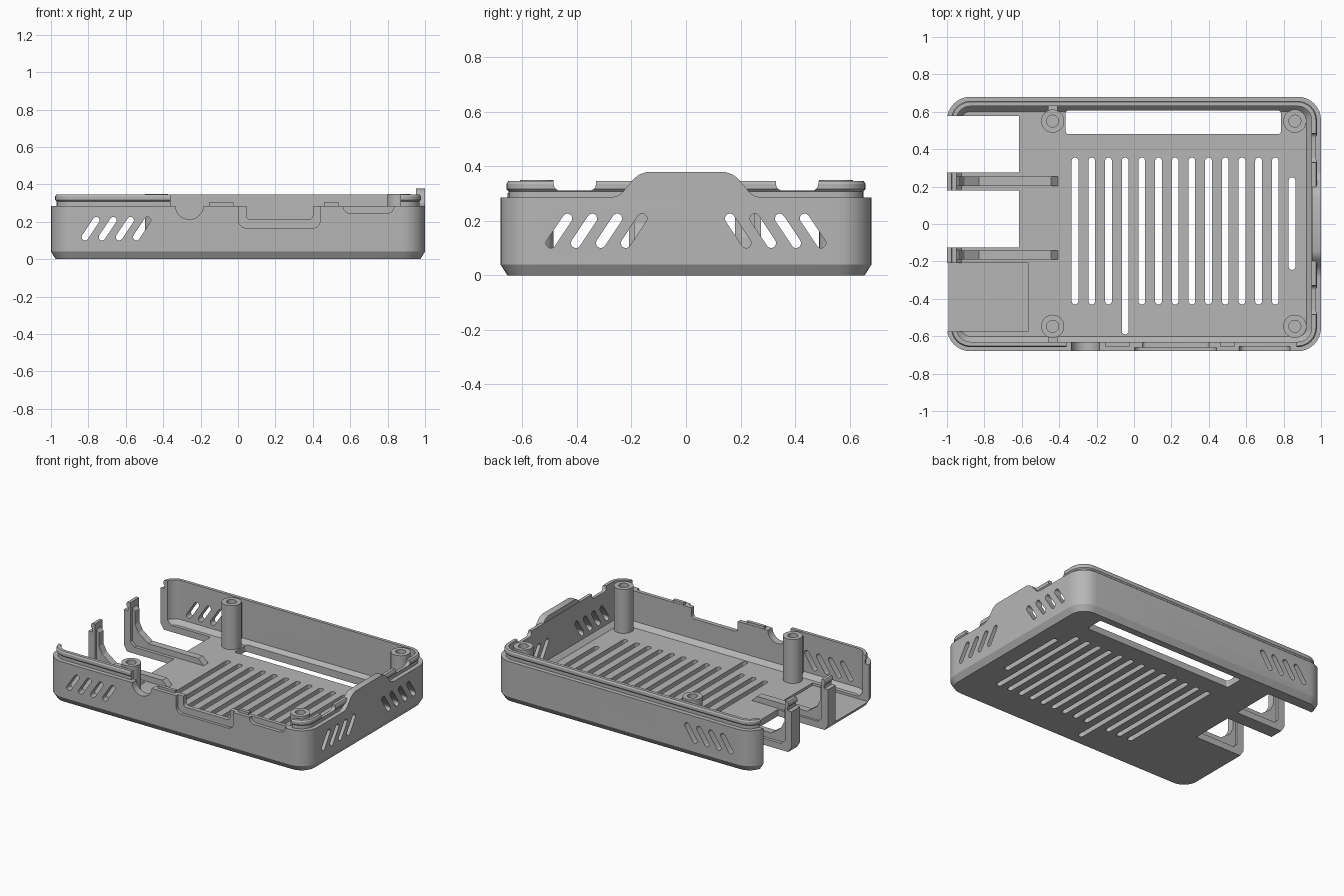
import bpy, bmesh, math

cube = bpy.data.objects.get("Cube")
if cube:
    bpy.data.objects.remove(cube)

grey = bpy.data.materials.new("light grey plastic")
grey.use_nodes = True
tone = (0.47, 0.47, 0.47, 1)
grey.diffuse_color = tone
grey.node_tree.nodes["Principled BSDF"].inputs["Base Color"].default_value = tone


def finish(name, bm):
    bmesh.ops.recalc_face_normals(bm, faces=bm.faces[:])
    mesh = bpy.data.meshes.new(name)
    bm.to_mesh(mesh)
    bm.free()
    mesh.materials.append(grey)
    ob = bpy.data.objects.new(name, mesh)
    bpy.context.collection.objects.link(ob)
    return ob


def rounded(x0, x1, y0, y1, r, n=8):
    """Rounded rectangle outline."""
    pts = []
    corners = [(x1 - r, y1 - r), (x0 + r, y1 - r), (x0 + r, y0 + r), (x1 - r, y0 + r)]
    for k, (cx, cy) in enumerate(corners):
        for i in range(n + 1):
            a = math.pi / 2 * (k + i / n)
            pts.append((cx + r * math.cos(a), cy + r * math.sin(a)))
    return pts


def slanted(u, v0, v1, lean, w):
    """Slanted slot outline with round ends."""
    r = w / 2
    tilt = math.atan2(v1 - v0 - w, lean)
    pts = []
    for end in (1, -1):
        cu, cv = u + end * lean / 2, (v0 + v1) / 2 + end * (v1 - v0 - w) / 2
        for i in range(9):
            a = tilt - math.pi / 2 + math.pi * i / 8 + (math.pi if end < 0 else 0)
            pts.append((cu + r * math.cos(a), cv + r * math.sin(a)))
    return pts


def prism(bm, pts, axis, a, b):
    """Extrude an outline along an axis from a to b."""
    place = {"x": lambda u, v, w: (w, u, v),
             "y": lambda u, v, w: (u, w, v),
             "z": lambda u, v, w: (u, v, w)}[axis]
    loops = [[bm.verts.new(place(u, v, w)) for u, v in pts] for w in (a, b)]
    n = len(pts)
    bm.faces.new(loops[0])
    bm.faces.new(loops[1][::-1])
    for i in range(n):
        j = (i + 1) % n
        bm.faces.new((loops[0][i], loops[0][j], loops[1][j], loops[1][i]))


def box(bm, x0, x1, y0, y1, z0, z1):
    prism(bm, [(x0, y0), (x1, y0), (x1, y1), (x0, y1)], "z", z0, z1)


def cut(target, bm):
    cutter = finish("cutter", bm)
    cutter.hide_render = True
    mod = target.modifiers.new("cut", "BOOLEAN")
    mod.operation = "DIFFERENCE"
    mod.solver = "EXACT"
    mod.object = cutter
    bpy.context.view_layer.objects.active = target
    bpy.ops.object.modifier_apply(modifier=mod.name)
    bpy.data.objects.remove(cutter)


# Tray: rings from underside, up the wall and snap lip, down to the floor
FLOOR, RIM, LIP = 0.045, 0.285, 0.345
section = [(0.025, 0), (0, 0.04), (0, RIM), (0.03, RIM), (0.03, 0.308), (0.022, 0.316),
           (0.022, 0.335), (0.028, LIP), (0.05, LIP), (0.05, 0.075), (0.078, FLOOR)]
bm = bmesh.new()
rings = []
for inset, z in section:
    outline = rounded(-1 + inset, 1 - inset, -0.68 + inset, 0.68 - inset, 0.125 - inset)
    rings.append([bm.verts.new((x, y, z)) for x, y in outline])
for low, high in zip(rings, rings[1:]):
    for i in range(len(low)):
        j = (i + 1) % len(low)
        bm.faces.new((low[i], low[j], high[j], high[i]))
bm.faces.new(rings[0])
bm.faces.new(rings[-1])
tray = finish("tray", bm)

# Floor vents and the long slot at the back
bm = bmesh.new()
for i in range(13):
    x = -0.315 + 0.0892 * i
    prism(bm, rounded(x - 0.018, x + 0.018, -0.59 if i == 3 else -0.43, 0.355, 0.0175), "z", -0.1, 0.1)
prism(bm, rounded(0.827, 0.863, -0.245, 0.25, 0.0175), "z", -0.1, 0.1)
prism(bm, rounded(-0.365, 0.785, 0.48, 0.607, 0.015), "z", -0.1, 0.06)
cut(tray, bm)

# Port openings in the left-hand end
bm = bmesh.new()
box(bm, -1.1, -0.615, 0.275, 0.578, -0.1, 0.5)
box(bm, -1.1, -0.615, -0.125, 0.18, -0.1, 0.5)
box(bm, -1.1, -0.567, -0.575, -0.208, 0.028, 0.5)
cut(tray, bm)

# Slanted vents through front, back and right-hand end
bm = bmesh.new()
for i in range(4):
    prism(bm, slanted(-0.788 + 0.0915 * i, 0.1, 0.226, 0.06, 0.036), "y", -0.8, -0.61)
    prism(bm, slanted(-0.788 + 0.0915 * i, 0.1, 0.226, 0.06, 0.036), "y", 0.61, 0.8)
    for s in (-1, 1):
        prism(bm, slanted(s * (0.465 - 0.0915 * i), 0.1, 0.226, -s * 0.06, 0.036), "x", 0.93, 1.1)
cut(tray, bm)

# Lip removed over the front ports and dipped on the end wall
bm = bmesh.new()
box(bm, -0.36, 0.87, -0.7, -0.6, RIM, 0.5)
for s in (-1, 1):
    y0, y1 = sorted((s * 0.33, s * 0.485))
    prism(bm, rounded(y0, y1, 0.31, 0.45, 0.025), "x", 0.9, 1.1)
cut(tray, bm)

# Front port notches: round jack, wide plug opening, shallow plug recess
bm = bmesh.new()
prism(bm, rounded(-0.335, -0.185, 0.213, 0.5, 0.0745), "y", -0.8, -0.6)
prism(bm, rounded(0.045, 0.4, 0.213, 0.5, 0.02), "y", -0.8, -0.6)
prism(bm, rounded(0.562, 0.835, 0.245, 0.5, 0.04), "y", -0.8, -0.655)
cut(tray, bm)
bm = bmesh.new()
prism(bm, rounded(0.003, 0.44, 0.167, 0.5, 0.04), "y", -0.8, -0.66)
cut(tray, bm)

# Raised section of the end wall
bm = bmesh.new()
half = [(0.275, RIM), (0.25, 0.292), (0.232, 0.305), (0.19, 0.355), (0.17, 0.37), (0.145, 0.378)]
prism(bm, half + [(-y, z) for y, z in reversed(half)], "x", 0.953, 1.0)
raised_wall = finish("raised_wall", bm)

# Small locating tabs on the front wall
bm = bmesh.new()
for x0, x1 in ((-0.155, -0.025), (0.46, 0.54)):
    box(bm, x0, x1, -0.655, -0.632, RIM, 0.302)
tabs = finish("front_tabs", bm)

# Braces between the port openings
parts = [tray, raised_wall, tabs]
brace = [(-0.96, 0.04), (-0.96, 0.31), (-0.93, 0.28), (-0.93, 0.19), (-0.905, 0.14),
         (-0.83, 0.085), (-0.445, 0.085), (-0.4, 0.04)]
for side, y in (("back", 0.228), ("front", -0.166)):
    bm = bmesh.new()
    prism(bm, brace, "y", y - 0.025, y + 0.025)
    parts.append(finish(side + "_brace", bm))

# Hollow screw posts, the inner two tied to the walls
for x in (-0.435, 0.86):
    for y in (-0.547, 0.55):
        bm = bmesh.new()
        prism(bm, rounded(x - 0.062, x + 0.062, y - 0.062, y + 0.062, 0.0619), "z", 0.03, 0.349)
        post = finish("screw_post", bm)
        bm = bmesh.new()
        prism(bm, rounded(x - 0.032, x + 0.032, y - 0.032, y + 0.032, 0.0319), "z", 0.08, 0.5)
        cut(post, bm)
        parts.append(post)
        if x < 0:
            bm = bmesh.new()
            s = 1 if y > 0 else -1
            y0, y1 = sorted((s * 0.6, s * 0.64))
            box(bm, x - 0.025, x + 0.025, y0, y1, 0.04, 0.32)
            parts.append(finish("post_tie", bm))

# Smooth curved surfaces while keeping hard edges
bpy.ops.object.select_all(action="DESELECT")
for ob in parts:
    ob.select_set(True)
bpy.context.view_layer.objects.active = tray
bpy.ops.object.shade_smooth_by_angle(angle=math.radians(25))
